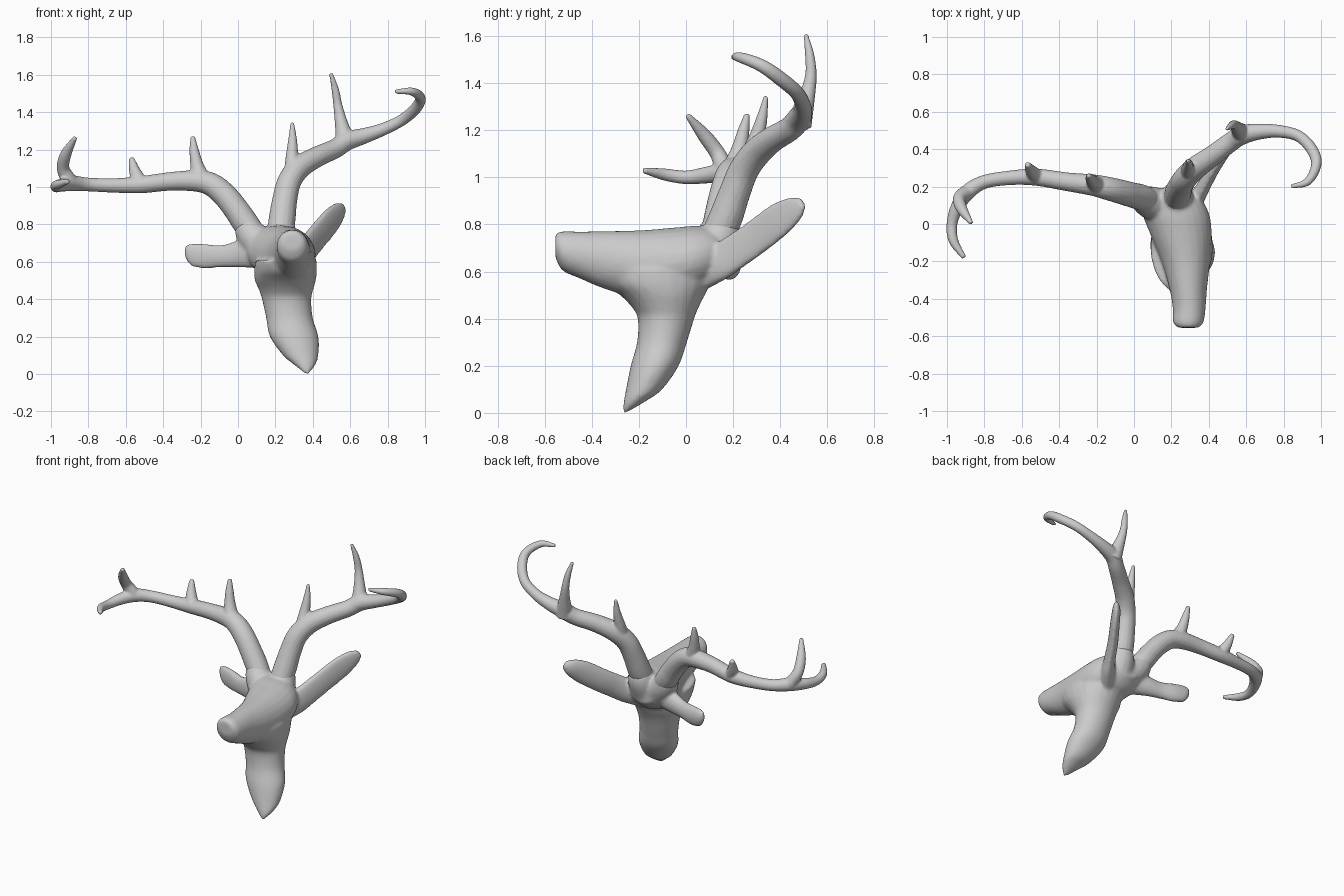
import bpy, bmesh, math
from mathutils import Vector


def smooth_rows(rows, n=6):
    """Catmull-Rom interpolation through (x, y, z, ru, rv) rows."""
    pts = [Vector(r) for r in rows]
    pts = [pts[0] * 2 - pts[1]] + pts + [pts[-1] * 2 - pts[-2]]
    out = []
    for a, b, c, d in zip(pts, pts[1:], pts[2:], pts[3:]):
        for i in range(n):
            t = i / n
            out.append(0.5 * (2 * b + (c - a) * t + (2 * a - 5 * b + 4 * c - d) * t * t
                              + (3 * b - a - 3 * c + d) * t ** 3))
    return out + [pts[-2]]


def loft(bm, rows, axes=None, cup=1.0, sides=24):
    """Closed tube through elliptical sections; fixed section axes or a transported frame."""
    rows = smooth_rows(rows)
    pos = [Vector(r[:3]) for r in rows]
    u = Vector((0.3, 0.9, 0.2))
    rings = []
    for i, (p, r) in enumerate(zip(pos, rows)):
        if axes:
            u, v = (Vector(a).normalized() for a in axes)
        else:
            t = (pos[min(i + 1, len(pos) - 1)] - pos[max(i - 1, 0)]).normalized()
            u = (u - t * u.dot(t)).normalized()
            v = t.cross(u)
        ring = []
        for k in range(sides):
            c, s = math.cos(math.tau * k / sides), math.sin(math.tau * k / sides)
            if s > 0:
                s *= cup
            ring.append(bm.verts.new(p + u * c * max(r[3], .004) + v * s * max(r[4], .004)))
        rings.append(ring)
    faces = []
    for a, b in zip(rings, rings[1:]):
        for k in range(sides):
            j = (k + 1) % sides
            faces.append(bm.faces.new((a[k], a[j], b[j], b[k])))
    faces += [bm.faces.new(rings[0][::-1]), bm.faces.new(rings[-1])]
    bmesh.ops.recalc_face_normals(bm, faces=faces)


def branch(bm, rows):
    loft(bm, [(x, y, z, r, r) for x, y, z, r in rows], sides=16)


def finish(bm, name, voxel, iterations):
    """Fuse overlapping forms into one organic skin."""
    me = bpy.data.meshes.new(name)
    bm.to_mesh(me)
    bm.free()
    ob = bpy.data.objects.new(name, me)
    bpy.context.collection.objects.link(ob)
    rm = ob.modifiers.new("fuse", 'REMESH')
    rm.mode = 'VOXEL'
    rm.voxel_size = voxel
    rm.use_smooth_shade = True
    sm = ob.modifiers.new("soften", 'SMOOTH')
    sm.factor = 0.5
    sm.iterations = iterations
    return ob


# Head, muzzle to skull
bm = bmesh.new()
loft(bm, [(.29, -.555, .71, .055, .05), (.29, -.525, .688, .082, .083),
          (.295, -.45, .67, .088, .1), (.29, -.35, .65, .1, .122),
          (.277, -.2, .63, .13, .145), (.25, -.05, .635, .165, .152),
          (.225, .05, .655, .178, .14), (.205, .13, .67, .155, .115),
          (.20, .19, .67, .08, .06)], axes=((1, 0, 0), (0, 0, 1)))
# Neck, flaring into the jaw and tapering to the oblique lower point
loft(bm, [(.255, -.13, .61, .165, .25), (.255, -.12, .55, .167, .225),
          (.253, -.1, .5, .163, .18), (.257, -.088, .45, .145, .143),
          (.26, -.085, .4, .132, .12), (.275, -.102, .3, .125, .106),
          (.30, -.133, .2, .13, .102), (.335, -.178, .1, .095, .077),
          (.357, -.217, .05, .058, .047), (.37, -.262, .0, .01, .008)],
     axes=((1, 0, 0), (0, 1, 0)))
# Ears
loft(bm, [(.28, .04, .6, .09, .08), (.345, .13, .635, .08, .06),
          (.385, .2, .68, .078, .048), (.435, .29, .742, .077, .044),
          (.50, .39, .818, .075, .04), (.545, .46, .868, .055, .034),
          (.57, .495, .893, .025, .018)],
     axes=((.28, .41, -.83), (.8, -.55, 0)), cup=.5)
loft(bm, [(.16, .05, .65, .09, .09), (.07, .09, .645, .078, .07),
          (-.01, .125, .64, .07, .055), (-.09, .15, .63, .06, .045),
          (-.18, .185, .63, .066, .04), (-.25, .205, .638, .06, .032),
          (-.285, .215, .655, .03, .018)],
     axes=((0, 0, 1), (-.3, -.95, 0)), cup=.6)
# Antler pedicles, blending into the skull
branch(bm, [(.225, .1, .66, .1), (.23, .145, .75, .088), (.235, .165, .81, .066)])
branch(bm, [(.15, .09, .66, .1), (.075, .12, .74, .085), (.04, .14, .80, .066)])
finish(bm, "head_neck_and_ears", .009, 10)

# Antler on the +x side: curling beam and two tines
bm = bmesh.new()
branch(bm, [(.22, .11, .70, .07), (.235, .165, .82, .072), (.25, .205, .93, .067),
            (.275, .245, 1.03, .064), (.33, .30, 1.105, .062), (.42, .365, 1.16, .056),
            (.52, .44, 1.205, .052), (.58, .477, 1.245, .052), (.68, .495, 1.275, .042),
            (.78, .495, 1.31, .034), (.88, .47, 1.36, .031), (.95, .40, 1.42, .031),
            (.975, .32, 1.475, .028), (.93, .228, 1.51, .022), (.84, .20, 1.51, .011)])
branch(bm, [(.30, .265, 1.06, .058), (.29, .295, 1.15, .037), (.292, .322, 1.25, .024),
            (.29, .34, 1.345, .01)])
branch(bm, [(.58, .477, 1.225, .058), (.555, .51, 1.33, .037), (.535, .53, 1.43, .025),
            (.52, .525, 1.52, .02), (.497, .508, 1.608, .01)])
finish(bm, "right_antler", .007, 3)

# Antler on the -x side: forked beam and two tines
bm = bmesh.new()
branch(bm, [(.12, .11, .70, .06), (.045, .14, .80, .07), (-.01, .155, .88, .068),
            (-.07, .172, .955, .066), (-.14, .19, 1.012, .063), (-.22, .208, 1.032, .058),
            (-.36, .226, 1.03, .05), (-.52, .25, 1.012, .046), (-.66, .247, 1.008, .039),
            (-.8, .225, 1.013, .037), (-.89, .17, 1.02, .042), (-.945, .09, 1.01, .036),
            (-.973, 0, 1.0, .029), (-.965, -.09, 1.012, .026), (-.908, -.18, 1.03, .013)])
branch(bm, [(-.19, .20, 1.02, .058), (-.218, .225, 1.11, .037), (-.235, .245, 1.2, .025),
            (-.242, .26, 1.27, .012)])
branch(bm, [(-.52, .25, 1.015, .045), (-.55, .285, 1.08, .032), (-.57, .32, 1.155, .014)])
branch(bm, [(-.90, .165, 1.03, .042), (-.935, .135, 1.1, .034), (-.92, .08, 1.175, .03),
            (-.87, .005, 1.265, .012)])
finish(bm, "left_antler", .007, 3)
